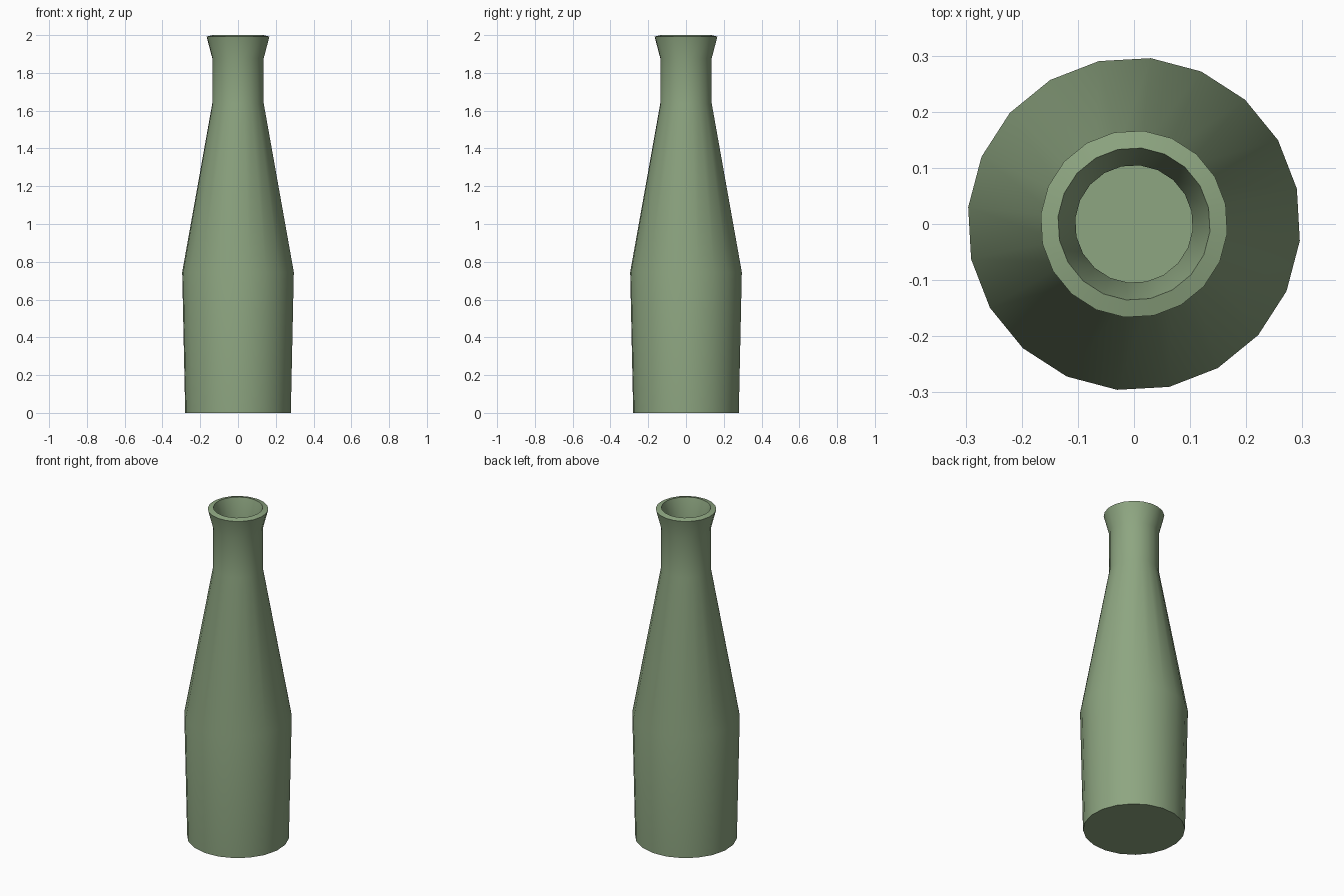
import bpy, bmesh, math

if "Cube" in bpy.data.objects:
    bpy.data.objects.remove(bpy.data.objects["Cube"])

SIDES = 20
TURN = math.radians(12.2)  # rotation of the first vertex

# Profile as (radius, height): up the outside, over the rim, down the inside
PROFILE = [
    (0.281, 0.0), (0.297, 0.745), (0.137, 1.637), (0.137, 1.878), (0.167, 1.992),
    (0.136, 2.0), (0.105, 1.882), (0.105, 1.634), (0.265, 0.742), (0.25, 0.032),
]


def lathe(name, profile):
    bm = bmesh.new()
    rings = []
    for r, z in profile:
        angles = [TURN + 2 * math.pi * i / SIDES for i in range(SIDES)]
        rings.append([bm.verts.new((r * math.cos(a), r * math.sin(a), z)) for a in angles])
    for low, high in zip(rings, rings[1:]):
        for i in range(SIDES):
            j = (i + 1) % SIDES
            bm.faces.new((low[i], low[j], high[j], high[i]))
    bm.faces.new(rings[0][::-1])   # underside
    bm.faces.new(rings[-1])        # inner floor
    bmesh.ops.recalc_face_normals(bm, faces=bm.faces)
    mesh = bpy.data.meshes.new(name)
    bm.to_mesh(mesh)
    bm.free()
    obj = bpy.data.objects.new(name, mesh)
    bpy.context.collection.objects.link(obj)
    return obj


# Hollow bottle
bottle = lathe("bottle", PROFILE)
green = bpy.data.materials.new("green_glass")
green.diffuse_color = (0.27, 0.38, 0.22, 1)
green.use_nodes = True
green.node_tree.nodes["Principled BSDF"].inputs["Base Color"].default_value = green.diffuse_color
bottle.data.materials.append(green)

# Smooth walls, crisp rim and base
bpy.context.view_layer.objects.active = bottle
bottle.select_set(True)
bpy.ops.object.shade_smooth_by_angle(angle=math.radians(30))
